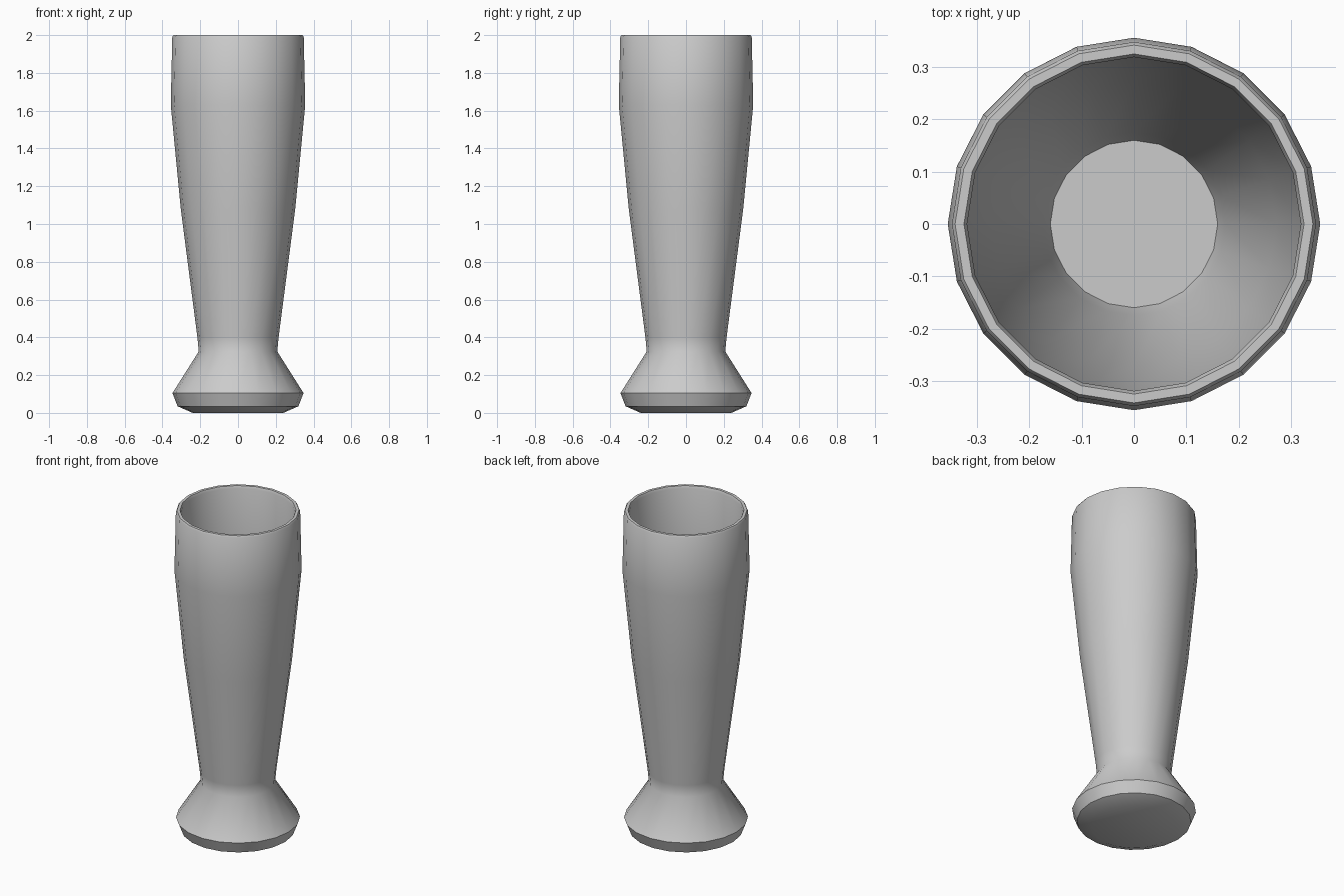
import bpy, bmesh
from math import cos, sin, tau, radians

if "Cube" in bpy.data.objects:
    bpy.data.objects.remove(bpy.data.objects["Cube"])

SIDES = 20

# (radius, z) from the underside, up the outside, over the rim, down to the inner floor
PROFILE = [
    (0.24, 0.0), (0.32, 0.035), (0.347, 0.105), (0.208, 0.325), (0.215, 0.40),
    (0.303, 1.08), (0.356, 1.63), (0.348, 1.99), (0.342, 2.0),
    (0.325, 2.0), (0.319, 1.985), (0.325, 1.63), (0.272, 1.08), (0.175, 0.42), (0.16, 0.37),
]


def lathe(name, profile):
    bm = bmesh.new()
    rings = [[bm.verts.new((r * cos(tau * i / SIDES), r * sin(tau * i / SIDES), z))
              for i in range(SIDES)] for r, z in profile]
    for a, b in zip(rings, rings[1:]):
        for i in range(SIDES):
            j = (i + 1) % SIDES
            bm.faces.new((a[i], a[j], b[j], b[i]))
    # Underside and inner floor
    bm.faces.new(rings[0][::-1])
    bm.faces.new(rings[-1])
    mesh = bpy.data.meshes.new(name)
    bm.to_mesh(mesh)
    bm.free()
    obj = bpy.data.objects.new(name, mesh)
    bpy.context.collection.objects.link(obj)
    return obj


# Tall glass with flared foot
glass = lathe("tall_glass", PROFILE)
bpy.context.view_layer.objects.active = glass
glass.select_set(True)
bpy.ops.object.shade_smooth_by_angle(angle=radians(40))
